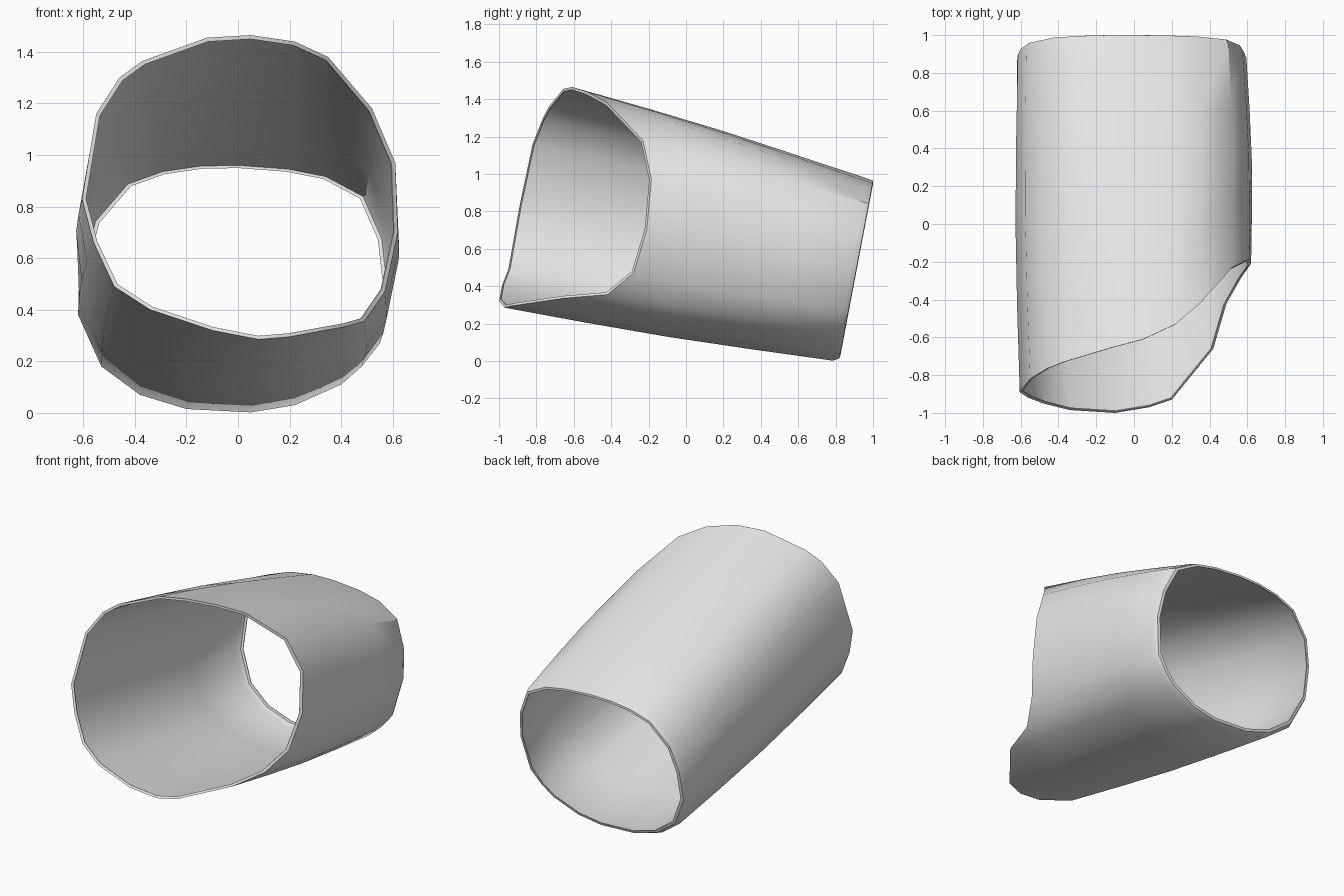
import bpy, bmesh, math
from mathutils import Vector

cube = bpy.data.objects.get("Cube")
if cube:
    bpy.data.objects.remove(cube, do_unlink=True)

# Matching outlines of the slanted front mouth and the back mouth
FRONT = [(.05, -.61, 1.465), (.22, -.53, 1.44), (.35, -.42, 1.38), (.52, -.23, 1.18),
         (.61, -.185, .97), (.62, -.21, .70), (.57, -.28, .47), (.49, -.42, .355),
         (.42, -.66, .335), (.20, -.93, .295), (.08, -.97, .285), (-.10, -1.0, .32),
         (-.34, -.985, .40), (-.48, -.95, .49), (-.56, -.92, .66), (-.605, -.89, .83),
         (-.55, -.82, 1.16), (-.46, -.765, 1.30), (-.37, -.73, 1.365), (-.12, -.655, 1.455)]
BACK = [(0, .975), (.20, .96), (.35, .93), (.50, .85), (.575, .68), (.595, .50),
        (.55, .27), (.48, .18), (.40, .11), (.22, .03), (.05, .002), (-.20, .015),
        (-.38, .07), (-.53, .18), (-.62, .38), (-.615, .58), (-.57, .75), (-.44, .90),
        (-.30, .95), (-.15, .972)]

front = [Vector(p) for p in FRONT]
back = [Vector((x, .785 + .19 * z, z)) for x, z in BACK]


def scaled(ring, factor, shift=0.0):
    c = sum(ring, Vector()) / len(ring)
    return [c + (p - c) * factor + Vector((0, shift, 0)) for p in ring]


def swollen(t, bulge):
    # Ring part-way along the tube, swollen across its width and height
    ring = [a.lerp(b, t) for a, b in zip(front, back)]
    c = sum(ring, Vector()) / len(ring)
    return [Vector((c.x + (p.x - c.x) * bulge, p.y, c.z + (p.z - c.z) * bulge)) for p in ring]


# Loft the tube with a slight belly and lips turned inward at both ends
rings = [scaled(front, .975), front, swollen(.25, 1.018), swollen(.5, 1.028), swollen(.75, 1.018),
         back, scaled(back, .975, .032), scaled(back, .945, .035)]
bm = bmesh.new()
loops = [[bm.verts.new(p) for p in r] for r in rings]
n = len(FRONT)
for a, b in zip(loops, loops[1:]):
    for i in range(n):
        j = (i + 1) % n
        bm.faces.new((a[i], a[j], b[j], b[i]))
bmesh.ops.recalc_face_normals(bm, faces=bm.faces)
# Make the normals point away from the tube's axis
f = max((q for q in bm.faces if abs(q.calc_center_median().y) < .3),
        key=lambda q: q.calc_center_median().z)
if f.normal.z < 0:
    bmesh.ops.reverse_faces(bm, faces=bm.faces)

mesh = bpy.data.meshes.new("sleeve")
bm.to_mesh(mesh)
bm.free()
sleeve = bpy.data.objects.new("sleeve", mesh)
bpy.context.collection.objects.link(sleeve)

# Plain light grey
mat = bpy.data.materials.new("light grey")
mat.use_nodes = True
grey = (.8, .8, .8, 1)
mat.diffuse_color = grey
mat.node_tree.nodes["Principled BSDF"].inputs["Base Color"].default_value = grey
mesh.materials.append(mat)

# Very thin wall, thickened inward
bpy.context.view_layer.objects.active = sleeve
sleeve.select_set(True)
wall = sleeve.modifiers.new("wall", "SOLIDIFY")
wall.thickness = .006
wall.offset = -1
bpy.ops.object.modifier_apply(modifier=wall.name)
bpy.ops.object.shade_smooth_by_angle(angle=math.radians(35))
